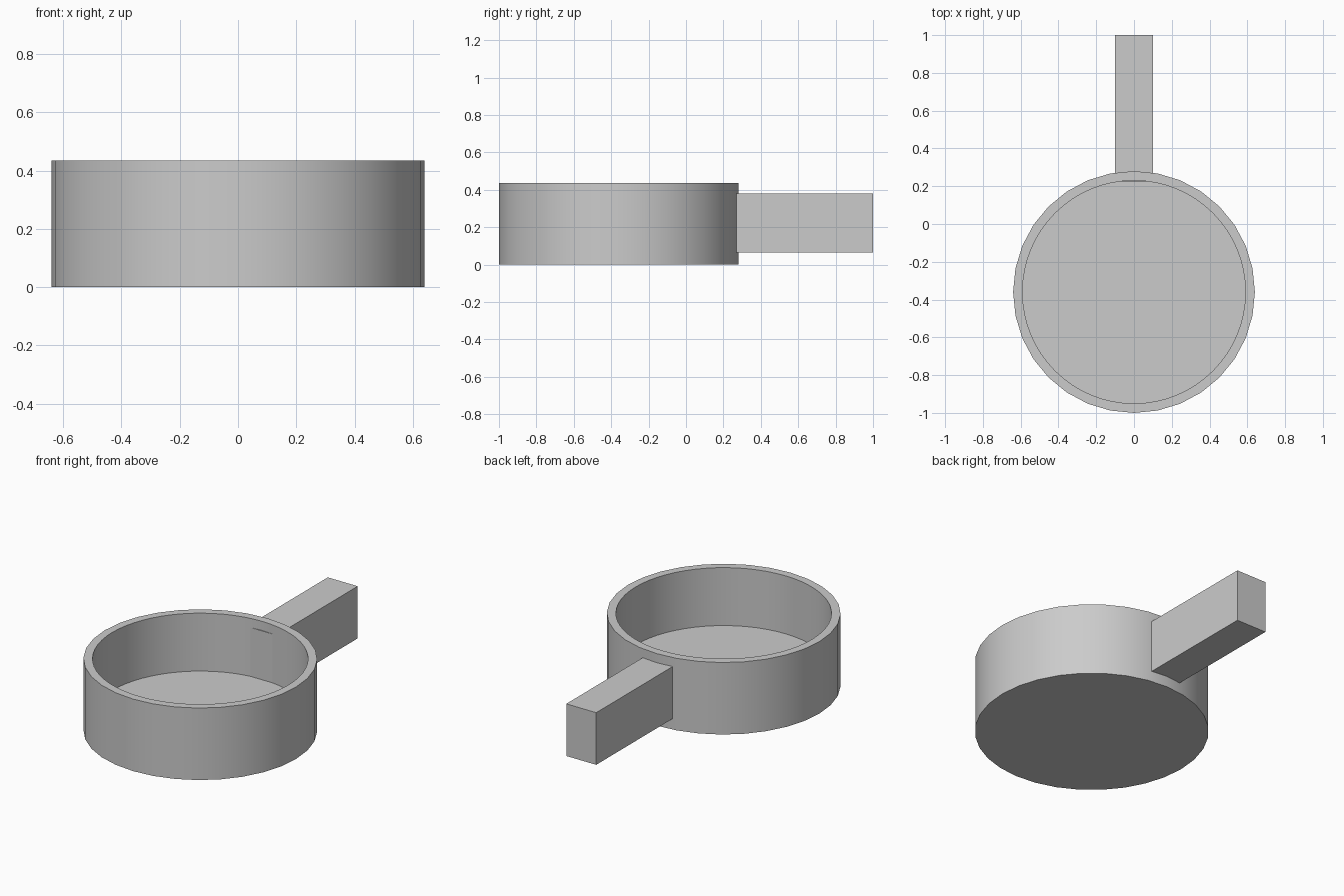
import bpy
import bmesh
import math

cube = bpy.data.objects.get("Cube")
if cube:
    bpy.data.objects.remove(cube, do_unlink=True)

CENTRE_Y = -0.36
OUTER_R, INNER_R = 0.64, 0.59
HEIGHT, FLOOR = 0.435, 0.085

grey = bpy.data.materials.new("plain grey")
grey.use_nodes = True
colour = (0.6, 0.6, 0.6, 1)
grey.diffuse_color = colour
grey.node_tree.nodes["Principled BSDF"].inputs["Base Color"].default_value = colour


def cylinder(name, sides, radius, bottom, top):
    bpy.ops.mesh.primitive_cylinder_add(
        vertices=sides, radius=radius, depth=top - bottom,
        location=(0, CENTRE_Y, (top + bottom) / 2))
    obj = bpy.context.object
    obj.name = name
    obj.data.materials.append(grey)
    return obj


# Round dish, hollowed out from above
dish = cylinder("dish", 32, OUTER_R, 0, HEIGHT)
hollow = cylinder("hollow_cutter", 64, INNER_R, FLOOR, HEIGHT + 0.2)
cut = dish.modifiers.new("hollow", "BOOLEAN")
cut.operation = "DIFFERENCE"
cut.solver = "EXACT"
cut.object = hollow
bpy.context.view_layer.objects.active = dish
bpy.ops.object.modifier_apply(modifier=cut.name)
bpy.data.objects.remove(hollow, do_unlink=True)
bpy.ops.object.select_all(action="DESELECT")
dish.select_set(True)
bpy.context.view_layer.objects.active = dish
bpy.ops.object.shade_smooth_by_angle(angle=math.radians(30))

# Square-edged handle, its root just breaking through the inner wall
root, tip, low, high = 0.225, 1.0, 0.065, 0.38
bpy.ops.mesh.primitive_cube_add(size=1, location=(0, (root + tip) / 2, (low + high) / 2))
handle = bpy.context.object
handle.name = "handle"
handle.scale = (0.2, tip - root, high - low)
bpy.ops.object.transform_apply(location=False, rotation=False, scale=True)
handle.data.materials.append(grey)
